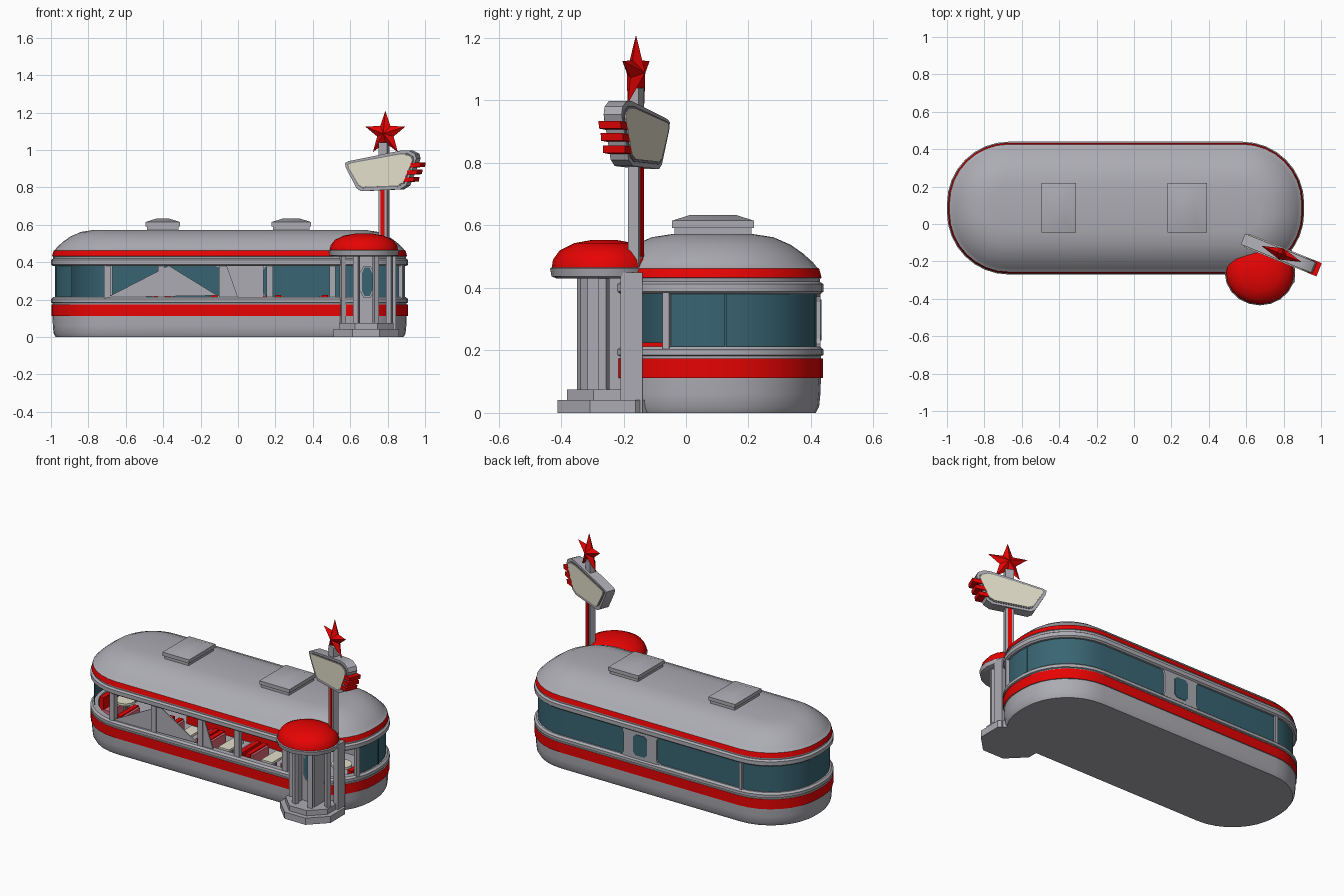
import bpy, bmesh, math
from mathutils import Matrix, Vector

if "Cube" in bpy.data.objects:
    bpy.data.objects.remove(bpy.data.objects["Cube"])

def mat(name, c):
    m = bpy.data.materials.new(name)
    m.diffuse_color = (*c, 1)
    m.use_nodes = True
    m.node_tree.nodes["Principled BSDF"].inputs["Base Color"].default_value = m.diffuse_color
    return m

GREY = mat("brushed_grey", (0.41, 0.41, 0.45))
RED = mat("bright_red", (0.82, 0.001, 0.001))
TEAL = mat("teal_glass", (0.04, 0.13, 0.17))
CREAM = mat("cream", (0.78, 0.74, 0.60))
PINK = mat("pink_vinyl", (0.72, 0.14, 0.18))
DARK = mat("dark_trim", (0.22, 0.22, 0.24))

def finish(name, bm, mats, angle=35, closed=True):
    if closed:
        bmesh.ops.recalc_face_normals(bm, faces=bm.faces)
    me = bpy.data.meshes.new(name)
    bm.to_mesh(me)
    bm.free()
    for m in mats:
        me.materials.append(m)
    me.polygons.foreach_set("use_smooth", [True] * len(me.polygons))
    me.set_sharp_from_angle(angle=math.radians(angle))
    ob = bpy.data.objects.new(name, me)
    bpy.context.collection.objects.link(ob)
    return ob

def body_ring(inset, z, r=0.33, n=8):
    """Rounded rectangle of the diner plan, shrunk by inset."""
    pts = []
    for k, (sx, sy) in enumerate([(1, 1), (-1, 1), (-1, -1), (1, -1)]):
        cx, cy = -0.045 + sx * (0.955 - r), 0.085 + sy * (0.355 - r)
        for i in range(n + 1):
            a = math.pi / 2 * (k + i / n)
            pts.append((cx + (r - inset) * math.cos(a), cy + (r - inset) * math.sin(a), z))
    return pts

def loft(name, rings, band_mats, mats, angle=35):
    """Skin between rings, band_mats gives the material index per band, ends capped."""
    bm = bmesh.new()
    vs = [[bm.verts.new(p) for p in ring] for ring in rings]
    n = len(vs[0])
    for a, b, mi in zip(vs, vs[1:], band_mats):
        for i in range(n):
            f = bm.faces.new((a[i], a[(i + 1) % n], b[(i + 1) % n], b[i]))
            f.material_index = mi
    bm.faces.new(vs[0][::-1])
    bm.faces.new(vs[-1]).material_index = band_mats[-1]
    return finish(name, bm, mats, angle)

def box(name, x, y, z, m, rot=0):
    """Box from (min, max) ranges, optionally turned about its own z."""
    bm = bmesh.new()
    bmesh.ops.create_cube(bm, size=1)
    c = Vector([(a + b) / 2 for a, b in (x, y, z)])
    s = [b - a for a, b in (x, y, z)]
    bm.transform(Matrix.Translation(c) @ Matrix.Rotation(rot, 4, 'Z') @ Matrix.Diagonal((*s, 1)))
    return finish(name, bm, [m])

def prism(name, pts, d0, d1, m, origin=(0, 0), rot=0):
    """Outline in x-z pushed from depth d0 to d1 along y, then turned and placed."""
    bm = bmesh.new()
    a = [bm.verts.new((x, d0, z)) for x, z in pts]
    b = [bm.verts.new((x, d1, z)) for x, z in pts]
    bm.faces.new(a)
    bm.faces.new(b[::-1])
    for i in range(len(a)):
        j = (i + 1) % len(a)
        bm.faces.new((a[i], b[i], b[j], a[j]))
    bm.transform(Matrix.Translation((*origin, 0)) @ Matrix.Rotation(rot, 4, 'Z'))
    return finish(name, bm, [m])

def circle(cx, cy, r, z, n, off=0.0, sy=1.0):
    return [(cx + r * math.cos(off + math.tau * i / n), cy + sy * r * math.sin(off + math.tau * i / n), z)
            for i in range(n)]

# Lower body with red stripe, sill and sunken floor
low = [(0.025, 0), (0.014, 0.02), (0.01, 0.06), (0.008, 0.112), (0.002, 0.112), (0.002, 0.174),
       (0.008, 0.174), (0.008, 0.182), (0, 0.185), (0, 0.203), (0.012, 0.213), (0.045, 0.213), (0.045, 0.07)]
loft("lower_body", [body_ring(*p) for p in low], [0, 0, 0, 0, 1, 0, 0, 0, 0, 0, 0, 0], [GREY, RED])

# Roof with header band and red stripe
top = [(0.045, 0.38), (0.01, 0.38), (0.0, 0.388), (0.0, 0.412), (0.012, 0.42), (0.01, 0.431), (0.006, 0.433),
       (0.014, 0.462), (0.02, 0.465), (0.034, 0.482), (0.065, 0.51), (0.105, 0.538), (0.16, 0.562), (0.23, 0.573)]
loft("roof", [body_ring(*p) for p in top], [0, 0, 0, 0, 0, 0, 1, 0, 0, 0, 0, 0, 0], [GREY, RED])

# Wraparound glass on the back and ends, front left open
bm = bmesh.new()
lo, hi = body_ring(0.022, 0.205), body_ring(0.022, 0.385)
for i in range(len(lo)):
    j = (i + 1) % len(lo)
    if (lo[i][1] + lo[j][1]) / 2 > (-0.06 if lo[i][0] > 0 else -0.17):
        bm.faces.new([bm.verts.new(p) for p in (lo[i], lo[j], hi[j], hi[i])])
bmesh.ops.remove_doubles(bm, verts=bm.verts, dist=0.0005)
finish("window_glass", bm, [TEAL], closed=False)

# Back wall piece with its small window
box("back_wall_panel", (-0.095, 0.136), (0.395, 0.431), (0.205, 0.385), GREY)
prism("small_back_window", [(x, z) for x, z in
      [(-0.03, 0.25), (-0.012, 0.232), (0.048, 0.232), (0.066, 0.25),
       (0.066, 0.345), (0.048, 0.363), (-0.012, 0.363), (-0.03, 0.345)]], 0.428, 0.434, TEAL)

# Rounded corners where the long back windows meet the wall piece
for x, s in ((-0.095, -1), (0.136, 1)):
    for z, t in ((0.213, 1), (0.38, -1)):
        prism("window_corner", [(x, z), (x + s * 0.025, z), (x + s * 0.007, z + t * 0.007), (x, z + t * 0.025)],
              0.41, 0.431, GREY)

# Window posts
for x in (-0.70, -0.41, -0.085, 0.17, 0.505):
    box("front_window_post", (x - 0.017, x + 0.017), (-0.258, -0.225), (0.205, 0.385), GREY)
box("back_window_post", (-0.69, -0.67), (0.40, 0.431), (0.205, 0.385), GREY)
box("end_window_post", (0.861, 0.885), (-0.072, -0.05), (0.205, 0.385), GREY, -0.35)
box("right_end_mullion", (0.882, 0.892), (0.122, 0.130), (0.205, 0.385), TEAL)

# Slanted panels filling part of the front windows
prism("front_window_panel", [(-0.70, 0.212), (-0.11, 0.222), (-0.37, 0.382)], -0.25, -0.243, GREY)
prism("front_window_brace", [(-0.08, 0.212), (0.0, 0.212), (-0.06, 0.382), (-0.08, 0.382)], -0.25, -0.243, GREY)

# Booths and tables along the front windows
for x in (-0.56, -0.25, 0.04, 0.34):
    for s in (-1, 1):
        xb, xs = x + s * 0.125, x + s * 0.085
        box("booth_back", (xb - 0.015, xb + 0.015), (-0.21, -0.03), (0.07, 0.225), RED)
        box("booth_cushion", (xb - s * 0.022 - 0.008, xb - s * 0.022 + 0.008), (-0.2, -0.04), (0.14, 0.22), PINK)
        box("booth_seat", (xs - 0.03, xs + 0.03), (-0.21, -0.03), (0.07, 0.145), RED)
    box("table_top", (x - 0.038, x + 0.038), (-0.2, -0.05), (0.195, 0.21), CREAM)
    box("table_leg", (x - 0.01, x + 0.01), (-0.13, -0.11), (0.07, 0.195), DARK)

# Seating at both rounded ends
for x in (-0.80, 0.71):
    loft("end_table_top", [circle(x, 0.02, 0.06, z, 16) for z in (0.195, 0.21)], [0], [CREAM])
    loft("end_table_leg", [circle(x, 0.02, 0.012, z, 8) for z in (0.07, 0.195)], [0], [DARK])
    s = 1 if x > 0 else -1
    box("end_bench_back", (x + s * 0.11 - 0.015, x + s * 0.11 + 0.015), (-0.06, 0.14), (0.07, 0.225), RED)
    box("end_bench_seat", (x + s * 0.075 - 0.025, x + s * 0.075 + 0.025), (-0.06, 0.14), (0.07, 0.15), PINK)

# Counter inside the back
box("counter_front", (-0.5, 0.45), (0.20, 0.26), (0.07, 0.19), RED)
box("counter_top", (-0.52, 0.47), (0.18, 0.28), (0.19, 0.205), GREY)

# Roof vents with tapered lids
for x0, x1 in ((-0.495, -0.31), (0.18, 0.39)):
    def rect(i, z):
        return [(x0 + i, -0.045 + i, z), (x1 - i, -0.045 + i, z), (x1 - i, 0.218 - i, z), (x0 + i, 0.218 - i, z)]
    loft("roof_vent", [rect(0.008, 0.56), rect(0.008, 0.592), rect(0, 0.592), rect(0, 0.615), rect(0.06, 0.634)],
         [0, 0, 0, 0], [GREY])

# Entrance: octagonal steps
PX, PY, O = 0.685, -0.235, math.pi / 8
loft("lower_step", [circle(PX, PY, 0.19, z, 8, O) for z in (0, 0.042)], [0], [GREY])
loft("upper_step", [circle(PX, PY, 0.158, z, 8, O) for z in (0.042, 0.075)], [0], [GREY])

# Entrance: columns, door, jambs and side wall
for i in range(8):
    a = O + math.tau * i / 8
    if math.sin(a) < 0.5:
        cx, cy = PX + 0.135 * math.cos(a), PY + 0.02 + 0.125 * math.sin(a)
        box("entrance_column", (cx - 0.014, cx + 0.014), (cy - 0.014, cy + 0.014), (0.07, 0.44), GREY, a)
box("door", (0.635, 0.745), (-0.275, -0.25), (0.07, 0.44), GREY)
for x in (0.63, 0.745):
    box("door_jamb", (x - 0.01, x + 0.01), (-0.315, -0.2), (0.07, 0.44), GREY)
def octa(w, h):
    return [(0.69 + w * u, 0.295 + h * v) for u, v in
            [(-0.5, -1), (0.5, -1), (1, -0.6), (1, 0.6), (0.5, 1), (-0.5, 1), (-1, 0.6), (-1, -0.6)]]
prism("door_window_frame", octa(0.037, 0.085), -0.284, -0.27, GREY)
prism("door_window", octa(0.028, 0.076), -0.288, -0.28, TEAL)
box("entrance_side_wall", (0.815, 0.845), (-0.21, -0.14), (0, 0.45), GREY)

# Entrance canopy: grey rim and red dome
can = [(0.165, 0.43), (0.183, 0.437), (0.188, 0.462), (0.182, 0.466), (0.178, 0.49), (0.155, 0.52),
       (0.105, 0.543), (0.04, 0.554)]
loft("entrance_canopy", [circle(0.673, -0.262, r, z, 20, 0, 0.92) for r, z in can],
     [0, 0, 0, 1, 1, 1, 1], [GREY, RED], 40)

# Sign pole with red strips
POLE, TURN = (0.78, -0.16), math.radians(-22)
prism("sign_pole", [(-0.025, 0.44), (0.025, 0.44), (0.025, 1.04), (-0.025, 1.04)], -0.018, 0.018, GREY, POLE, TURN)
prism("pole_red_strip", [(-0.012, 0.5), (0.012, 0.5), (0.012, 0.8), (-0.012, 0.8)], -0.022, 0.022, RED, POLE, TURN)

# Sign board with cream faces and dark edging
board = [(-0.213, 0.93), (-0.207, 0.905), (-0.145, 0.795), (-0.12, 0.78), (0.105, 0.79), (0.14, 0.81),
         (0.2, 0.955), (0.192, 0.98), (0.155, 0.998), (0.115, 0.998), (-0.193, 0.94)]
def shrink(d):
    cx, cz = 0.005, 0.89
    return [(cx + (x - cx) * (1 - d / 0.2), cz + (z - cz) * (1 - d / 0.1)) for x, z in board]
prism("sign_board", board, -0.031, 0.031, GREY, POLE, TURN)
prism("sign_edging", shrink(0.014), -0.034, 0.034, DARK, POLE, TURN)
prism("sign_face", shrink(0.021), -0.038, 0.038, CREAM, POLE, TURN)

# Three red fins on the sign
for i in range(3):
    u, z = 0.152 + 0.018 * i, 0.842 + 0.039 * i
    prism("sign_fin", [(u - 0.02, z - 0.014), (u + 0.034, z - 0.01), (u + 0.038, z + 0.014), (u - 0.02, z + 0.01)],
          -0.038, 0.038, RED, POLE, TURN)

# Faceted star on top
bm = bmesh.new()
rim = []
for i in range(10):
    r, a = (0.122 if i % 2 == 0 else 0.05), math.pi / 2 + math.tau * i / 10
    rim.append(bm.verts.new((r * math.cos(a), 0, 1.088 + r * math.sin(a))))
for d in (-0.032, 0.032):
    tip = bm.verts.new((0, d, 1.088))
    for i in range(10):
        bm.faces.new((rim[i], rim[(i + 1) % 10], tip))
bm.transform(Matrix.Translation((POLE[0] + 0.008, POLE[1], 0)) @ Matrix.Rotation(TURN, 4, 'Z'))
finish("star", bm, [RED], 10)
